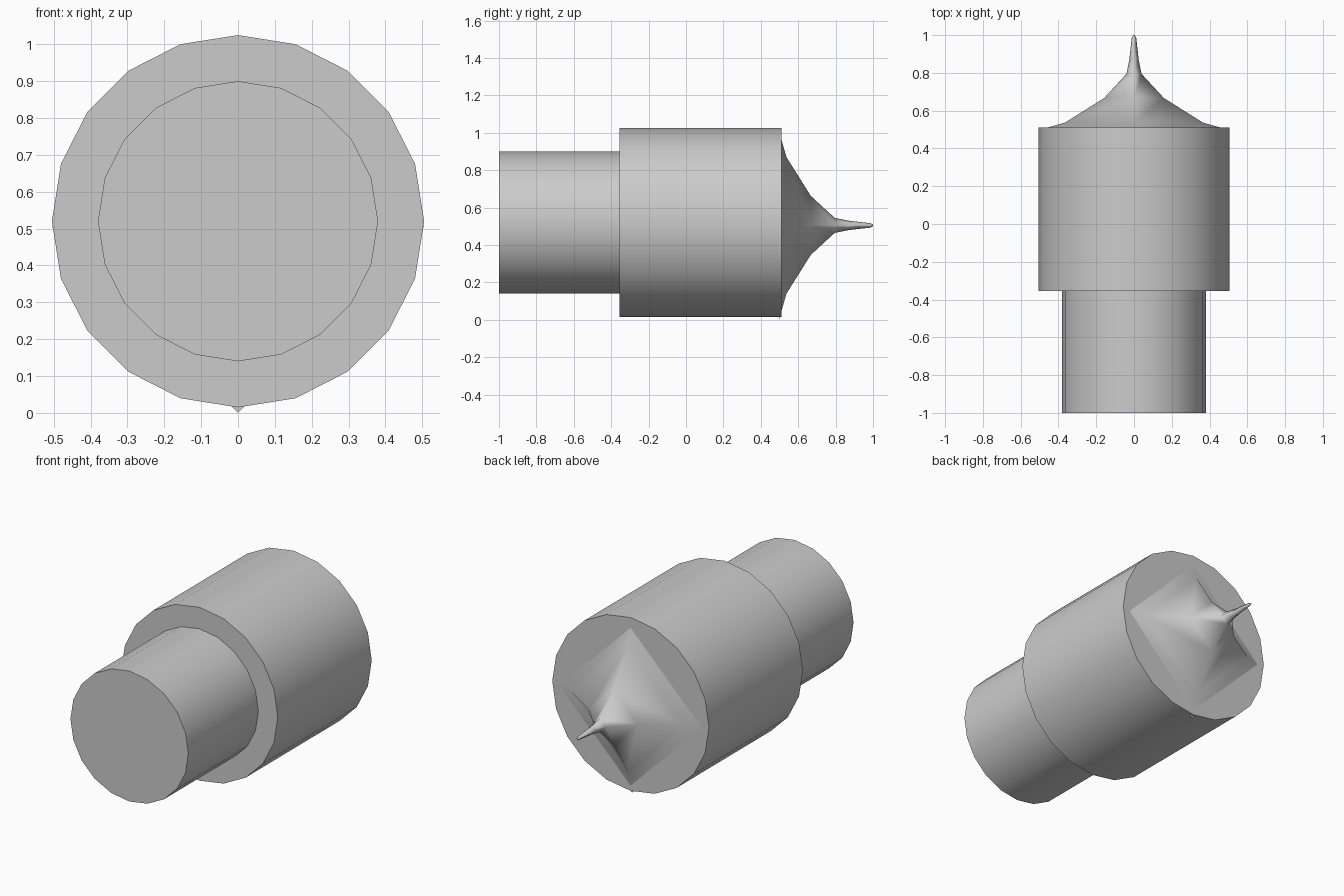
import bpy, bmesh
from math import sin, cos, tau, radians

if "Cube" in bpy.data.objects:
    bpy.data.objects.remove(bpy.data.objects["Cube"])


def lathe(name, profile, sides, z, angle):
    """Stack rings of (y, radius) along the y axis, capped at both ends."""
    bm = bmesh.new()
    rings = [[bm.verts.new((r * sin(tau * i / sides), y, z + r * cos(tau * i / sides)))
              for i in range(sides)] for y, r in profile]
    for a, b in zip(rings, rings[1:]):
        for i in range(sides):
            j = (i + 1) % sides
            bm.faces.new((a[i], a[j], b[j], b[i]))
    bm.faces.new(rings[0])
    bm.faces.new(rings[-1])
    bmesh.ops.recalc_face_normals(bm, faces=bm.faces)
    mesh = bpy.data.meshes.new(name)
    bm.to_mesh(mesh)
    bm.free()
    obj = bpy.data.objects.new(name, mesh)
    bpy.context.collection.objects.link(obj)
    bpy.ops.object.select_all(action='DESELECT')
    obj.select_set(True)
    bpy.context.view_layer.objects.active = obj
    bpy.ops.object.shade_smooth_by_angle(angle=radians(angle))
    return obj


# Stepped cylindrical body: narrow shank, then wide barrel
lathe("body", [(-1.0, 0.38), (-0.355, 0.38), (-0.355, 0.505), (0.51, 0.505)], 20, 0.52, 30)

# Four-sided flared nose drawn out into a needle, slightly sunk into the barrel
lathe("needle_tip", [(0.497, 0.505), (0.537, 0.365), (0.667, 0.158), (0.795, 0.04),
                     (0.87, 0.025), (0.985, 0.012), (1.0, 0.005)], 4, 0.505, 100)
